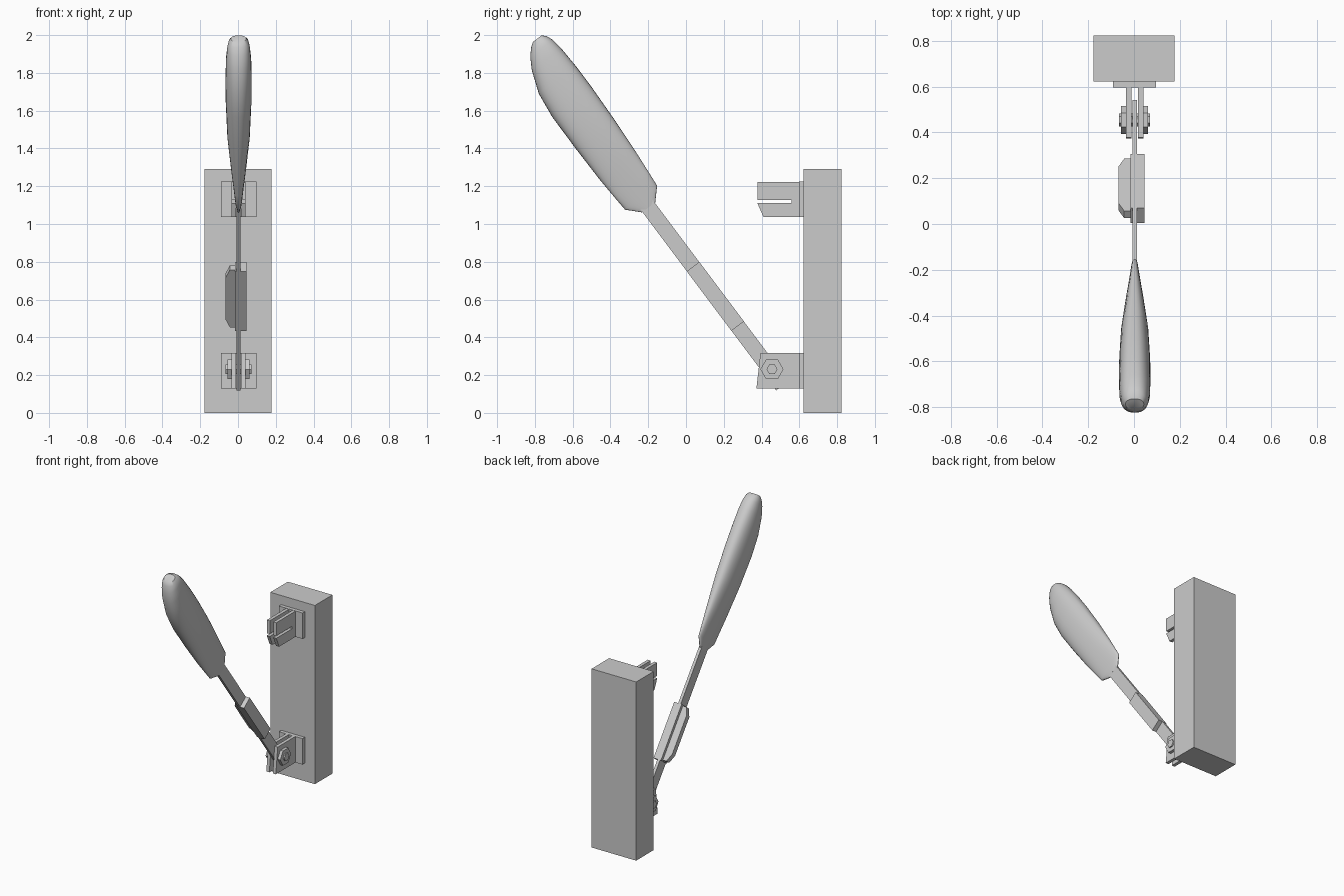
import bpy, bmesh
from math import cos, sin, pi, copysign
from mathutils import Vector

if "Cube" in bpy.data.objects:
    bpy.data.objects.remove(bpy.data.objects["Cube"], do_unlink=True)

grey = bpy.data.materials.new("light grey")
grey.use_nodes = True
grey.diffuse_color = (0.6, 0.6, 0.6, 1)
grey.node_tree.nodes["Principled BSDF"].inputs["Base Color"].default_value = (0.6, 0.6, 0.6, 1)

CX = 0.003                              # middle plane of the switch
PIVOT = Vector((CX, -0.198, 1.088))     # where the blade enters the handle
ALONG = Vector((0, -0.6, 0.8))          # direction of the lever
ACROSS = Vector((0, 0.8, 0.6))


def upright(y, z, x):
    return Vector((CX + x, y, z))


def lever(across, along, x):
    return PIVOT + ALONG * along + ACROSS * across + Vector((x, 0, 0))


def loft(name, rings):
    """Skin closed rings of points and cap both ends."""
    bm = bmesh.new()
    loops = [[bm.verts.new(p) for p in ring] for ring in rings]
    n = len(loops[0])
    for a, b in zip(loops, loops[1:]):
        for i in range(n):
            j = (i + 1) % n
            bm.faces.new((a[i], a[j], b[j], b[i]))
    bm.faces.new(loops[0])
    bm.faces.new(loops[-1])
    bmesh.ops.recalc_face_normals(bm, faces=bm.faces)
    mesh = bpy.data.meshes.new(name)
    bm.to_mesh(mesh)
    bm.free()
    mesh.materials.append(grey)
    ob = bpy.data.objects.new(name, mesh)
    bpy.context.collection.objects.link(ob)
    return ob


def prism(name, outline, x0, x1, frame=upright):
    return loft(name, [[frame(a, b, x) for a, b in outline] for x in (x0, x1)])


def rect(a0, a1, b0, b1):
    return [(a0, b0), (a1, b0), (a1, b1), (a0, b1)]


def hexagon(r):
    return [(0.455 + r * cos(i * pi / 3), 0.231 + r * sin(i * pi / 3)) for i in range(6)]


# Base block
prism("base_block", rect(0.623, 0.823, 0, 1.29), -0.178 - CX, 0.178 - CX)

# Mounting plates
for name, z in (("upper_plate", 1.037), ("lower_plate", 0.13)):
    prism(name, rect(0.597, 0.624, z, z + 0.187), -0.094, 0.094)

# Paired clip jaws, hinge cheeks and nuts
jaw = [(0.378, 1.222), (0.6, 1.222), (0.6, 1.037), (0.41, 1.037),
       (0.378, 1.11), (0.558, 1.11), (0.558, 1.127), (0.378, 1.127)]
cheek = [(0.394, 0.318), (0.6, 0.318), (0.6, 0.13), (0.373, 0.13)]
for side, s in (("left", 1), ("right", -1)):
    prism(side + "_clip_jaw", jaw, s * 0.014, s * 0.038)
    prism(side + "_hinge_cheek", cheek, s * 0.014, s * 0.038)
    prism(side + "_hinge_nut", hexagon(0.061), s * 0.038, s * 0.059)
prism("hinge_bolt", hexagon(0.029), -0.068, 0.068)

# Blade
prism("blade", rect(-0.041, 0.041, -1.18, 0.06), -0.0105, 0.0105, lever)

# Sleeve on the blade, with a chamfered rib on its right side
MID = -0.589
prism("blade_sleeve", rect(-0.0415, 0.0415, MID - 0.197, MID + 0.197), -0.018, 0.042, lever)
rib = [(-0.018, -0.19), (-0.046, -0.19), (-0.07, -0.135),
       (-0.07, 0.135), (-0.046, 0.19), (-0.018, 0.19)]
loft("sleeve_rib", [[lever(v, MID + s, x) for x, s in rib] for v in (-0.02, 0.02)])

# Handle: position along lever, low edge, high edge, half thickness
sections = [(0, -0.044, 0.044, 0.011), (0.065, -0.107, 0.105, 0.018),
            (0.16, -0.113, 0.113, 0.028), (0.27, -0.119, 0.122, 0.040),
            (0.48, -0.122, 0.134, 0.060), (0.69, -0.121, 0.141, 0.068),
            (0.83, -0.104, 0.141, 0.069), (0.95, -0.06, 0.135, 0.067),
            (1.015, -0.022, 0.126, 0.06), (1.05, 0.01, 0.112, 0.052),
            (1.068, 0.035, 0.093, 0.04)]


def oval(along, low, high, half, steps=32):
    ring = []
    for i in range(steps):
        c, s = cos(2 * pi * i / steps), sin(2 * pi * i / steps)
        c, s = (copysign(abs(t) ** 0.85, t) for t in (c, s))
        ring.append(lever((low + high) / 2 + c * (high - low) / 2, along, s * half))
    return ring


handle = loft("handle", [oval(*section) for section in sections])
bpy.context.view_layer.objects.active = handle
handle.select_set(True)
bpy.ops.object.shade_smooth_by_angle(angle=0.7)
